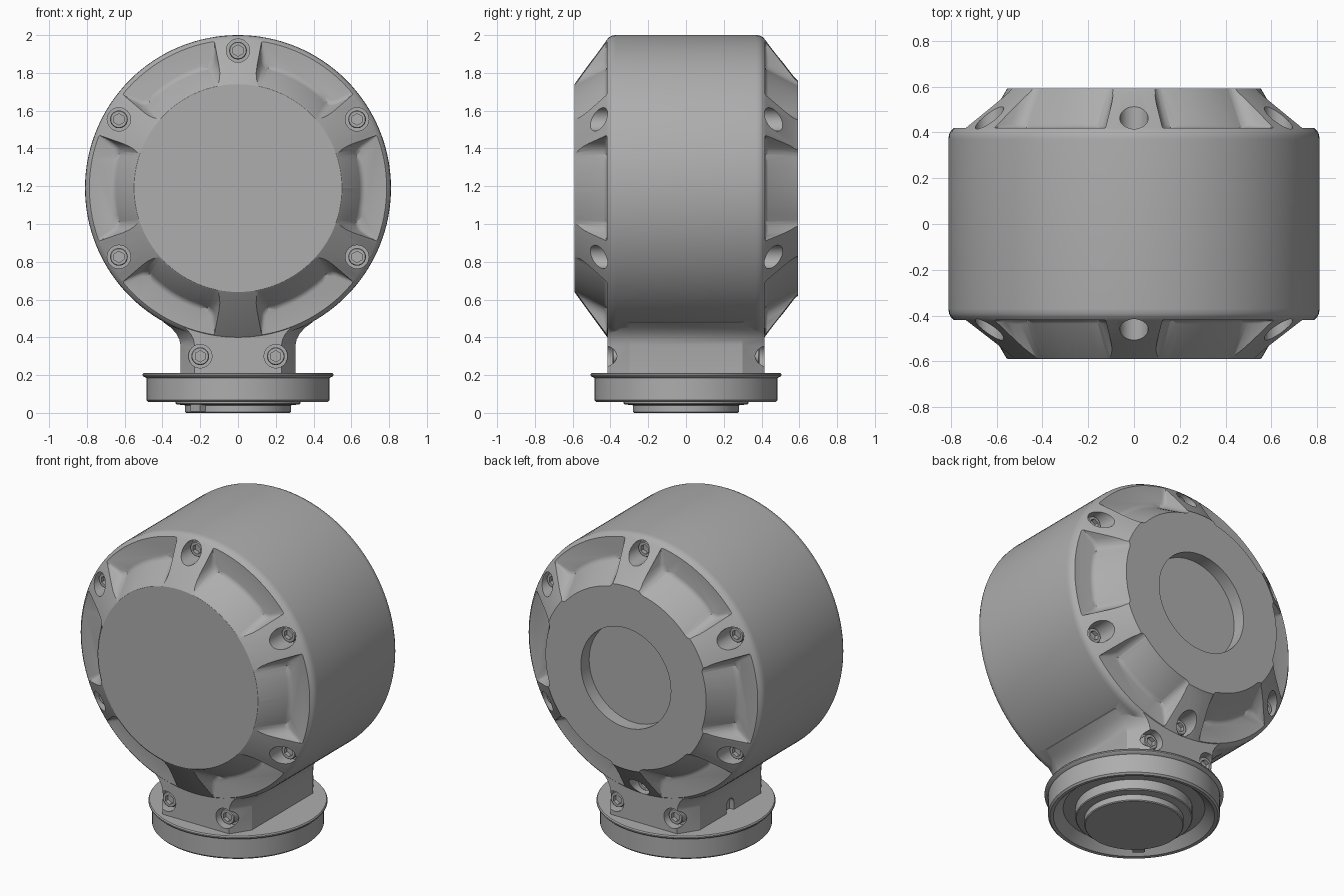
import bpy, bmesh
from math import pi, sin, cos, asin, radians
from mathutils import Matrix, Vector

cube = bpy.data.objects.get("Cube")
if cube:
    bpy.data.objects.remove(cube)

AXIS_Z = 1.19      # height of the drum axis
RADIUS = 0.81
TO_Y = Matrix.Rotation(-pi / 2, 4, 'X')    # turns +z into +y

metal = bpy.data.materials.new("grey_metal")
metal.use_nodes = True
GREY = (0.42, 0.42, 0.42, 1)
metal.diffuse_color = GREY
metal.node_tree.nodes["Principled BSDF"].inputs["Base Color"].default_value = GREY


def finish(name, bm):
    bmesh.ops.recalc_face_normals(bm, faces=bm.faces)
    mesh = bpy.data.meshes.new(name)
    bm.to_mesh(mesh)
    bm.free()
    mesh.materials.append(metal)
    ob = bpy.data.objects.new(name, mesh)
    bpy.context.scene.collection.objects.link(ob)
    return ob


def loft(bm, loops):
    """Skin a stack of equal point loops and cap both ends."""
    rings = [[bm.verts.new(p) for p in loop] for loop in loops]
    n = len(rings[0])
    for a, b in zip(rings, rings[1:]):
        for i in range(n):
            j = (i + 1) % n
            bm.faces.new((a[i], a[j], b[j], b[i]))
    bm.faces.new(rings[0][::-1])
    bm.faces.new(rings[-1])
    return rings


def lathe(bm, profile, matrix=Matrix(), n=96):
    """Revolve (radius, height) pairs about local z."""
    return loft(bm, [[matrix @ Vector((r * cos(2 * pi * i / n), r * sin(2 * pi * i / n), h))
                      for i in range(n)] for r, h in profile])


def smooth(ob, angle=30):
    bpy.ops.object.select_all(action='DESELECT')
    ob.select_set(True)
    bpy.context.view_layer.objects.active = ob
    bpy.ops.object.shade_smooth_by_angle(angle=radians(angle))


def boolean(ob, tool, operation):
    tool.hide_render = True
    mod = ob.modifiers.new("cut", 'BOOLEAN')
    mod.operation, mod.solver, mod.object = operation, 'EXACT', tool
    bpy.ops.object.select_all(action='DESELECT')
    bpy.context.view_layer.objects.active = ob
    bpy.ops.object.modifier_apply(modifier=mod.name)
    bpy.data.objects.remove(tool)


# Drum with bevelled rims, axis along y
bm = bmesh.new()
lathe(bm, [(0.55, -0.59), (0.565, -0.58), (0.785, -0.42), (0.8, -0.405), (0.808, -0.39),
           (RADIUS, -0.37), (RADIUS, 0.37), (0.808, 0.39), (0.8, 0.405), (0.785, 0.42),
           (0.585, 0.575), (0.57, 0.592)], Matrix.Translation((0, 0, AXIS_Z)) @ TO_Y, 128)
housing = finish("housing", bm)

# Neck: block with chamfered corners, flaring into the drum
bm = bmesh.new()
loops = []
for z, w in ((0.2, 0.305), (0.36, 0.305), (0.39, 0.311), (0.42, 0.327),
             (0.45, 0.354), (0.48, 0.395), (0.6, 0.4)):
    quarter = [(w, 0.3), (w - 0.075, 0.415)]
    half = quarter + [(-x, y) for x, y in reversed(quarter)]
    loops.append([(x, y, z) for x, y in half] + [(-x, -y, z) for x, y in half])
loft(bm, loops)
boolean(housing, finish("neck", bm), 'UNION')


# Pocket outline between two spokes, centred on angle 0
def outline(spoke, inner, y, steps=12):
    pts = []
    for r, sign in ((inner, 1), (0.95, -1)):
        half = radians(30) - asin(spoke / r)
        for i in range(steps + 1):
            a = sign * half * (2 * i / steps - 1)
            pts.append(Vector((r * cos(a), y, r * sin(a))))
    return pts


def pocket():
    steps = 12
    bm = bmesh.new()
    floor, top = loft(bm, [outline(0.125, 0.655, 0.418), outline(0.075, 0.54, 0.615)])
    corners = [bm.edges.get((floor[i], top[i])) for i in (0, steps)]
    bmesh.ops.bevel(bm, geom=corners, offset=0.05, segments=4, profile=0.5, affect='EDGES')
    rim = [e for e in bm.edges if all(v.co.y < 0.42 and v.co.xz.length < 0.94 for v in e.verts)]
    bmesh.ops.bevel(bm, geom=rim, offset=0.02, segments=3, profile=0.5, affect='EDGES')
    mesh = bpy.data.meshes.new("pocket_tool")
    bm.to_mesh(mesh)
    bm.free()
    return mesh


def place(side, turn):
    flip = Matrix.Diagonal((1, side, 1, 1))
    return Matrix.Translation((0, 0, AXIS_Z)) @ Matrix.Rotation(turn, 4, 'Y') @ flip


# Bolt seats: (x, z, side, seat depth); the lowest spoke has one at the back only
seats = []
for side in (-1, 1):
    for k in range(6):
        if k == 4 and side < 0:
            continue
        a = radians(30 + 60 * k)
        seats.append((0.728 * cos(a), AXIS_Z + 0.728 * sin(a), side, 0.36))
    seats += [(x, 0.3, side, 0.345) for x in (-0.2, 0.2)]


def seat_matrix(x, z, side, depth):
    return Matrix.Translation((x, side * depth, z)) @ Matrix.Rotation(-side * pi / 2, 4, 'X')


# All cuts gathered in one tool
bm = bmesh.new()
pocket_mesh = pocket()
for side in (-1, 1):
    for k in range(6):
        start = len(bm.verts)
        bm.from_mesh(pocket_mesh)
        bm.verts.ensure_lookup_table()
        bmesh.ops.transform(bm, matrix=place(side, k * pi / 3), verts=bm.verts[start:])
bpy.data.meshes.remove(pocket_mesh)
for seat in seats:
    lathe(bm, [(0.062, 0), (0.062, 0.3)], seat_matrix(*seat), 32)
# Round recess in the back face
lathe(bm, [(0.31, 0.51), (0.31, 0.7)], Matrix.Translation((0, 0, AXIS_Z)) @ TO_Y, 64)
# Small arched slot on the side of the neck
arch = [(-0.035, 0.1)] + [(-0.035 * cos(pi * i / 10), 0.26 + 0.035 * sin(pi * i / 10))
                          for i in range(11)] + [(0.035, 0.1)]
loft(bm, [[(x, y, z) for y, z in arch] for x in (-0.4, -0.275)])
boolean(housing, finish("cuts", bm), 'DIFFERENCE')
smooth(housing)

# Socket head bolts
bm = bmesh.new()
for seat in seats:
    m = seat_matrix(*seat)
    n = 24
    rings = [[bm.verts.new(m @ Vector((r * cos(2 * pi * i / n), r * sin(2 * pi * i / n), h)))
              for i in range(n)] for r, h in ((0.047, -0.01), (0.047, 0.04), (0.043, 0.045))]
    for hgt in (0.045, 0.02):
        ring = []
        for i in range(n):
            a = 2 * pi * i / n
            r = 0.026 / cos((a + pi / 6) % (pi / 3) - pi / 6)
            ring.append(bm.verts.new(m @ Vector((r * cos(a), r * sin(a), hgt))))
        rings.append(ring)
    for a, b in zip(rings, rings[1:]):
        for i in range(n):
            bm.faces.new((a[i], a[i - 1], b[i - 1], b[i]))
    bm.faces.new(rings[0])
    bm.faces.new(rings[-1])
smooth(finish("socket_bolts", bm))

# Mounting flange with hollow underside and central boss
bm = bmesh.new()
lathe(bm, [(0.275, 0), (0.28, 0.005), (0.28, 0.04), (0.325, 0.045), (0.33, 0.05), (0.33, 0.11),
           (0.4, 0.11), (0.455, 0.06), (0.475, 0.058), (0.485, 0.068), (0.485, 0.185),
           (0.5, 0.192), (0.505, 0.198), (0.505, 0.205), (0.5, 0.212), (0.47, 0.212)])
smooth(finish("mounting_flange", bm))

# Locating key on the edge of the boss
bm = bmesh.new()
bmesh.ops.create_cube(bm, size=1, matrix=Matrix.Rotation(radians(225), 4, 'Z')
                      @ Matrix.Translation((0.285, 0, 0.028)) @ Matrix.Diagonal((0.07, 0.07, 0.04, 1)))
key = finish("locating_key", bm)
